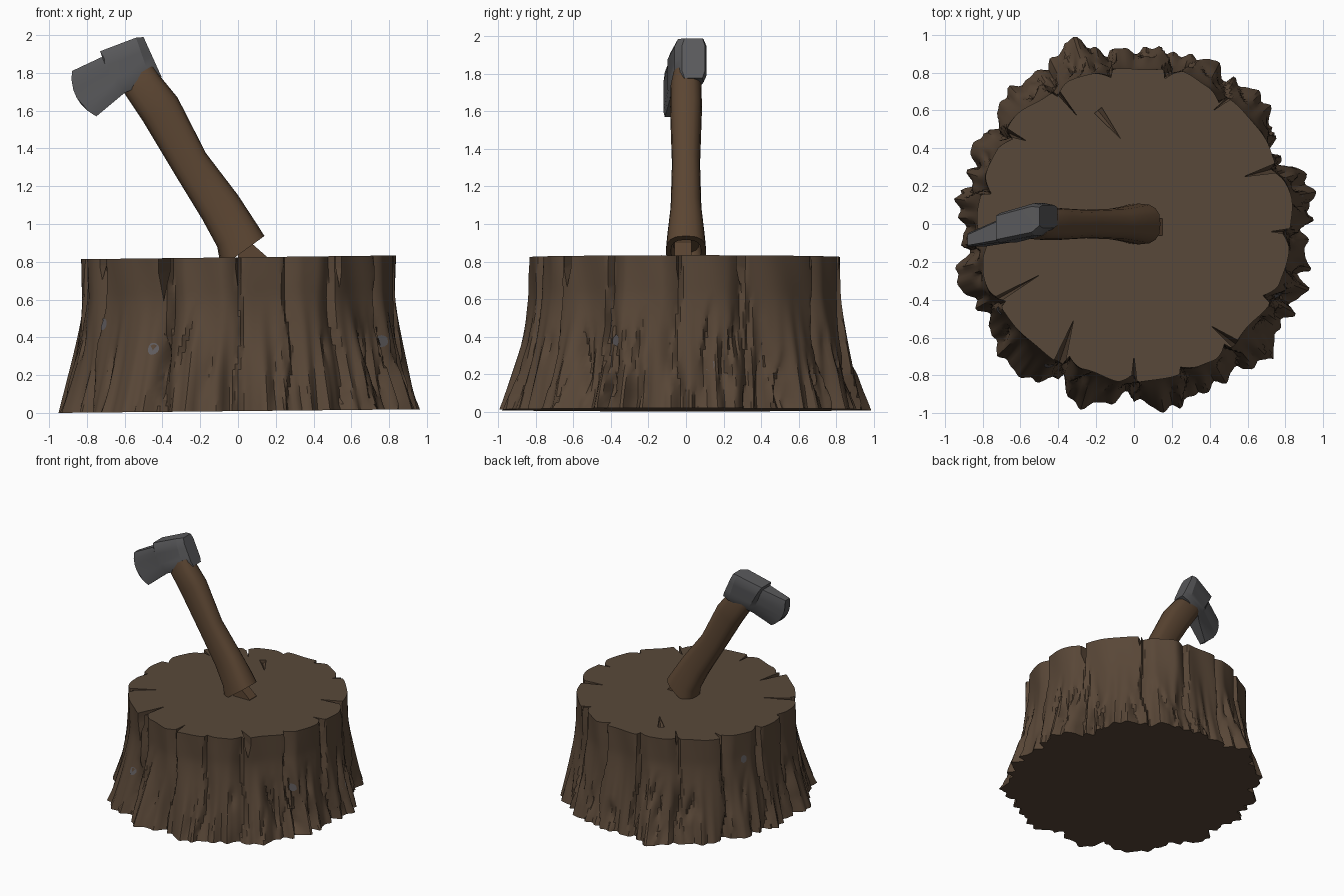
import bpy, bmesh, math, random
from math import sin, cos, pi, radians
from mathutils import Vector

random.seed(4)
cube = bpy.data.objects.get("Cube")
if cube:
    bpy.data.objects.remove(cube, do_unlink=True)


def make_material(name, color, roughness=0.9):
    mat = bpy.data.materials.new(name)
    mat.use_nodes = True
    mat.diffuse_color = (*color, 1)
    bsdf = mat.node_tree.nodes["Principled BSDF"]
    bsdf.inputs["Base Color"].default_value = (*color, 1)
    bsdf.inputs["Roughness"].default_value = roughness
    return mat


BARK = make_material("bark brown", (0.098, 0.062, 0.038))
CUT_WOOD = make_material("cut wood brown", (0.098, 0.066, 0.042))
HANDLE = make_material("handle brown", (0.105, 0.06, 0.032))
METAL = make_material("dark steel", (0.1, 0.1, 0.105))
FLECK = make_material("grey fleck", (0.12, 0.11, 0.115))


def add_object(name, bm, *mats):
    bmesh.ops.recalc_face_normals(bm, faces=bm.faces)
    mesh = bpy.data.meshes.new(name)
    bm.to_mesh(mesh)
    bm.free()
    obj = bpy.data.objects.new(name, mesh)
    bpy.context.collection.objects.link(obj)
    for mat in mats:
        mesh.materials.append(mat)
    return obj


def activate(obj):
    bpy.ops.object.select_all(action="DESELECT")
    obj.select_set(True)
    bpy.context.view_layer.objects.active = obj


def smooth(obj, degrees):
    activate(obj)
    bpy.ops.object.shade_smooth_by_angle(angle=radians(degrees))


def loft(bm, rings, cap_start=True, cap_end=True):
    """Bridge closed loops of points that all have the same count."""
    loops = [[bm.verts.new(p) for p in ring] for ring in rings]
    n = len(loops[0])
    for lower, upper in zip(loops, loops[1:]):
        for i in range(n):
            j = (i + 1) % n
            bm.faces.new((lower[i], lower[j], upper[j], upper[i]))
    if cap_start:
        bm.faces.new(loops[0][::-1])
    if cap_end:
        bm.faces.new(loops[-1])


# Bark surface: flared radius, long grooves and short flaking cracks
BASE_RADII = [93, 96, 94, 82, 93, 95, 93, 96, 93, 96,
              91, 94, 103, 98, 95, 96, 92, 94, 92, 95,
              90, 92, 98, 94, 93, 100, 100, 92, 101, 95,
              93, 99, 99, 95, 96, 102, 93, 98, 97, 92]
GROOVES = [22, 55, 78, 99, 121, 145, 168, 187, 211, 244, 270, 288, 307, 331, 357]
CRACKS = [(random.uniform(0, 2 * pi), random.uniform(0, 0.4), random.uniform(0.08, 0.25),
           random.uniform(0.015, 0.045), random.uniform(-0.3, 0.3)) for _ in range(75)]


def angle_gap(a, b):
    return (a - b + pi) % (2 * pi) - pi


def flake(gap, width):
    """Cliff on one side of a crack, gentle slope on the other."""
    if gap >= 0:
        return max(0, 1 - gap / width) ** 1.5
    return max(0, 1 + gap / 0.02)


def bark_radius(a, z):
    slot = (a % (2 * pi)) / (2 * pi) * len(BASE_RADII)
    i, f = int(slot), slot % 1
    f = f * f * (3 - 2 * f)
    n = len(BASE_RADII)
    base = (BASE_RADII[i % n] * (1 - f) + BASE_RADII[(i + 1) % n] * f) / 100
    base += 0.012 * sin(a * 47) + 0.008 * sin(a * 71 + 1)
    top = 0.828 + 0.008 * sin(a * 11) + 0.006 * sin(a * 5 + 2)
    flare = max(0, 1 - z / 0.62) ** 1.4
    r = top + (base - top) * flare + 0.006 * sin(a * 17 + z * 6)
    for k, g in enumerate(GROOVES):
        drift = 0.05 * (0.82 - z) * sin(z * 9 + k)
        side = 1 if k % 2 else -1
        depth = 0.035 + 0.02 * sin(k * 2.3) ** 2
        r -= depth * flake(side * angle_gap(a, radians(g) + drift), 0.11)
    for k, (ca, cz, half, depth, lean) in enumerate(CRACKS):
        fade = max(0, 1 - abs(z - cz) / half)
        if fade:
            side = 1 if k % 2 else -1
            r -= depth * fade * flake(side * angle_gap(a, ca + lean * (z - cz)), 0.07)
    return r


# Stump body, slightly tilted at top and bottom
SEGMENTS, ROWS = 360, 26
rings = []
for row in range(ROWS + 1):
    t = row / ROWS
    ring = []
    for s in range(SEGMENTS):
        a = 2 * pi * s / SEGMENTS
        r = bark_radius(a, t * 0.82)
        x, y = r * cos(a), r * sin(a)
        low, high = 0.01 + 0.01 * x, 0.824 + 0.012 * x
        ring.append((x, y, low + (high - low) * t))
    rings.append(ring)
bm = bmesh.new()
loft(bm, rings)
stump = add_object("stump", bm, BARK, CUT_WOOD)

# Drying splits cut into the top: inner tip, outer end, width, depth
SPLITS = [((-0.57, 0.44), (-0.82, 0.55), 0.09, 0.25), ((-0.3, 0.57), (-0.5, 0.82), 0.04, 0.12),
          ((0.58, 0.25), (0.92, 0.34), 0.1, 0.3), ((0.42, 0.6), (0.62, 0.76), 0.05, 0.15),
          ((0.72, -0.04), (0.95, -0.04), 0.07, 0.35), ((0.41, -0.54), (0.68, -0.74), 0.1, 0.3),
          ((0.0, -0.7), (0.0, -0.95), 0.06, 0.35), ((-0.32, -0.51), (-0.44, -0.87), 0.1, 0.35),
          ((-0.5, -0.27), (-0.9, -0.5), 0.06, 0.2), ((-0.07, 0.45), (-0.19, 0.6), 0.05, 0.03)]
bm = bmesh.new()
for tip, end, width, depth in SPLITS:
    tip, end = Vector((*tip, 0)), Vector((*end, 0))
    across = (end - tip).cross(Vector((0, 0, 1))).normalized() * width / 2
    corners = [(tip, 0.82 - depth * 0.1), (end + across, 0.82 - depth * 0.3),
               (end - across, 0.82 - depth * 0.3), (end, 0.82 - depth),
               (tip, 0.9), (end + across, 0.9), (end - across, 0.9)]
    verts = [bm.verts.new((p.x, p.y, z)) for p, z in corners]
    bmesh.ops.convex_hull(bm, input=verts)
cutter = add_object("split_cutter", bm, BARK)
cutter.hide_render = True
activate(stump)
mod = stump.modifiers.new("splits", "BOOLEAN")
mod.operation, mod.solver, mod.object = "DIFFERENCE", "EXACT", cutter
bpy.ops.object.modifier_apply(modifier=mod.name)
bpy.data.objects.remove(cutter, do_unlink=True)
for face in stump.data.polygons:
    face.material_index = int(face.normal.z > 0.95 and face.center.z > 0.8)
smooth(stump, 32)

# Grey flecks lying on the bark: angle and height
bm = bmesh.new()
for degrees, z in [(239, 0.34), (213, 0.47), (334, 0.38), (157, 0.6), (8, 0.25)]:
    rim = []
    for k in range(12):
        a = radians(degrees) + 0.03 * cos(k * pi / 6)
        h = z + 0.032 * sin(k * pi / 6)
        r = bark_radius(a, h) + 0.005
        rim.append(bm.verts.new((r * cos(a), r * sin(a), h)))
    bm.faces.new(rim)
add_object("bark_flecks", bm, FLECK)

# Axe handle: rounded sections between two edge points, with half depth
STATIONS = [((-0.62, 1.74), (-0.45, 1.84), 0.07), ((-0.6, 1.69), (-0.41, 1.78), 0.083),
            ((-0.5, 1.54), (-0.32, 1.67), 0.085), ((-0.336, 1.266), (-0.17, 1.376), 0.075),
            ((-0.19, 1.027), (0.0, 1.153), 0.082), ((-0.11, 0.88), (0.1, 1.0), 0.1),
            ((-0.09, 0.77), (0.14, 0.937), 0.108)]


def section(left, right, depth, scale=1.0, shift=0.0):
    l, r = Vector((left[0], 0, left[1])), Vector((right[0], 0, right[1]))
    mid, half = (l + r) / 2, (r - l) / 2 * scale
    mid += Vector((-0.55, 0, 0.83)) * shift
    points = []
    for k in range(16):
        c, s = cos(k * pi / 8), sin(k * pi / 8)
        c, s = (math.copysign(abs(v) ** 0.75, v) for v in (c, s))
        points.append(mid + half * c + Vector((0, depth * scale * s, 0)))
    return points


bm = bmesh.new()
rings = [section(*st) for st in STATIONS]
rings += [section(*STATIONS[-1], 0.75), section(*STATIONS[-1], 0.65, 0.06)]
loft(bm, rings)
smooth(add_object("axe_handle", bm, HANDLE), 40)

# Splinter under the end of the handle
bm = bmesh.new()
outline = [(0.0, 0.92), (0.07, 0.9), (0.15, 0.83), (0.15, 0.8), (0.0, 0.8)]
loft(bm, [[(x, y, z) for x, z in outline] for y in (-0.06, 0.03)])
add_object("handle_splinter", bm, HANDLE)

# Axe head: columns from blade to poll (top, bottom, half depth, side offset, bulge)
COLUMNS = [((-0.88, 1.81), (-0.75, 1.57), 0.035, -0.085, 0.045),
           ((-0.72, 1.885), (-0.63, 1.67), 0.062, -0.035, 0.0),
           ((-0.73, 1.915), (-0.6, 1.695), 0.078, -0.02, 0.0),
           ((-0.54, 1.987), (-0.46, 1.755), 0.085, 0.025, 0.0),
           ((-0.5, 1.99), (-0.405, 1.78), 0.06, 0.04, 0.0)]
bm = bmesh.new()
rings = []
for top, bottom, half, offset, bulge in COLUMNS:
    sides = {1: [], -1: []}
    for k in range(7):
        t = k / 6
        out = bulge * 4 * t * (1 - t)
        x = top[0] + (bottom[0] - top[0]) * t - out * 0.88
        z = top[1] + (bottom[1] - top[1]) * t - out * 0.47
        slim = 0.8 if k in (0, 6) else 1
        for side in sides:
            sides[side].append((x, offset + side * half * slim, z))
    rings.append(sides[1] + sides[-1][::-1])
loft(bm, rings)
smooth(add_object("axe_head", bm, METAL), 25)

# Stand the model on the ground
bpy.context.view_layer.update()
lowest = min(v.co.z for v in stump.data.vertices)
for obj in bpy.data.objects:
    if obj.type == "MESH" and obj.name in {"stump", "bark_flecks", "axe_handle", "handle_splinter", "axe_head"}:
        obj.location.z -= lowest
